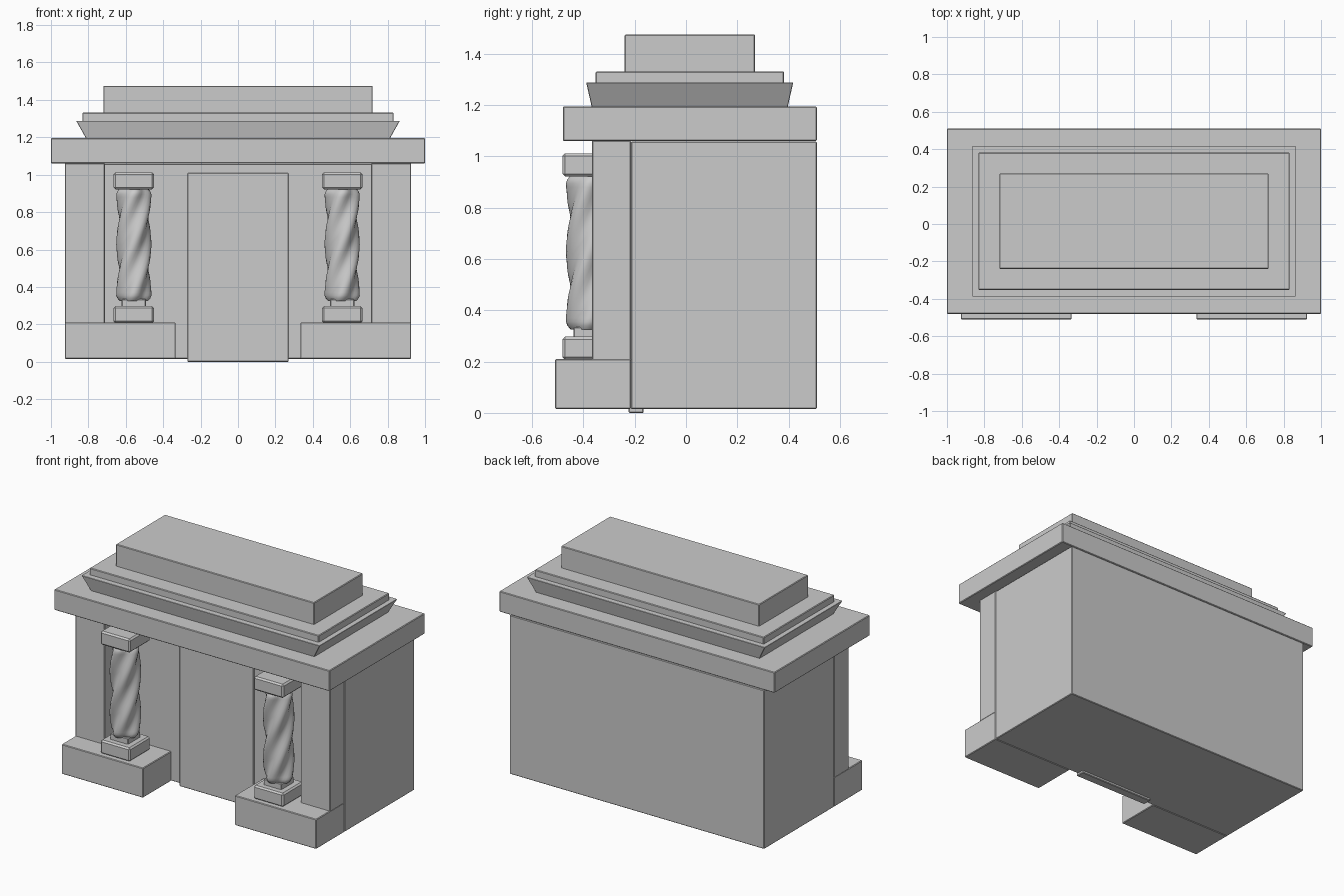
import bpy, bmesh, math

if "Cube" in bpy.data.objects:
    bpy.data.objects.remove(bpy.data.objects["Cube"])


def finish(name, bm, bevel=0.0):
    bmesh.ops.recalc_face_normals(bm, faces=bm.faces)
    me = bpy.data.meshes.new(name)
    bm.to_mesh(me)
    bm.free()
    ob = bpy.data.objects.new(name, me)
    bpy.context.collection.objects.link(ob)
    if bevel:
        m = ob.modifiers.new("edge_bevel", 'BEVEL')
        m.width = bevel
        m.segments = 1
    return ob


def box(name, x, y, z, bevel=0.004, flare=0.0, flare_y=0.0):
    """Box from min/max pairs; flare widens the top."""
    bm = bmesh.new()
    bmesh.ops.create_cube(bm, size=1)
    for v in bm.verts:
        s, t, top = v.co.x > 0, v.co.y > 0, v.co.z > 0
        v.co = (x[s], y[t], z[top])
        if top:
            v.co.x += flare if s else -flare
            v.co.y += flare_y if t else -flare_y
    return finish(name, bm, bevel)


def twisted_shaft(name, cx, cy):
    """Square section with rounded corners, twisted as it rises."""
    n, z0, z1, rows = 32, 0.325, 0.925, 40
    bm = bmesh.new()
    rings = []
    for i in range(rows + 1):
        z = z0 + (z1 - z0) * i / rows
        twist = (z - 0.63) / 0.27 * math.pi / 2
        end = min(i, rows - i)
        k = (0.82, 0.95)[end] if end < 2 else 1.0
        ring = []
        for j in range(n):
            a = 2 * math.pi * j / n
            r = k * (0.0835 + 0.0105 * math.cos(4 * a))
            ring.append(bm.verts.new((cx + r * math.cos(a + twist),
                                      cy + r * math.sin(a + twist), z)))
        rings.append(ring)
    for lo, hi in zip(rings, rings[1:]):
        for j in range(n):
            k = (j + 1) % n
            bm.faces.new((lo[j], lo[k], hi[k], hi[j]))
    bm.faces.new(rings[0])
    bm.faces.new(rings[-1])
    ob = finish(name, bm)
    bpy.context.view_layer.objects.active = ob
    ob.select_set(True)
    bpy.ops.object.shade_smooth_by_angle(angle=math.radians(40))
    ob.select_set(False)
    return ob


WALL_Y = -0.215

# Main chamber and door
box("main_body", (-0.925, 0.925), (WALL_Y, 0.51), (0.015, 1.058))
box("door_panel", (-0.27, 0.27), (-0.224, -0.165), (0.0, 1.01))

# Roof slab and stepped top
box("roof_slab", (-1, 1), (-0.48, 0.51), (1.06, 1.195))
box("flared_cornice", (-0.81, 0.81), (-0.367, 0.396), (1.19, 1.288), 0.002, 0.055, 0.022)
box("upper_step", (-0.832, 0.832), (-0.352, 0.382), (1.28, 1.332))
box("top_block", (-0.72, 0.72), (-0.24, 0.27), (1.325, 1.475))

# Plinths, corner piers and twisted columns on both sides
for side, s in (("left", -1), ("right", 1)):
    def span(a, b):
        return tuple(sorted((s * a, s * b)))

    box(side + "_plinth", span(0.333, 0.925), (-0.51, WALL_Y), (0.015, 0.21))
    box(side + "_corner_pier", span(0.712, 0.925), (-0.367, WALL_Y), (0.205, 1.062))
    cx, cy = s * 0.557, -0.374
    for part, h, z, b in (("column_base", 0.108, (0.207, 0.297), 0.01),
                          ("column_neck", 0.065, (0.29, 0.335), 0.004),
                          ("column_capital", 0.108, (0.922, 1.012), 0.01)):
        box(side + "_" + part, (cx - h, cx + h), (cy - h, cy + h), z, b)
    twisted_shaft(side + "_column_shaft", cx, cy)
